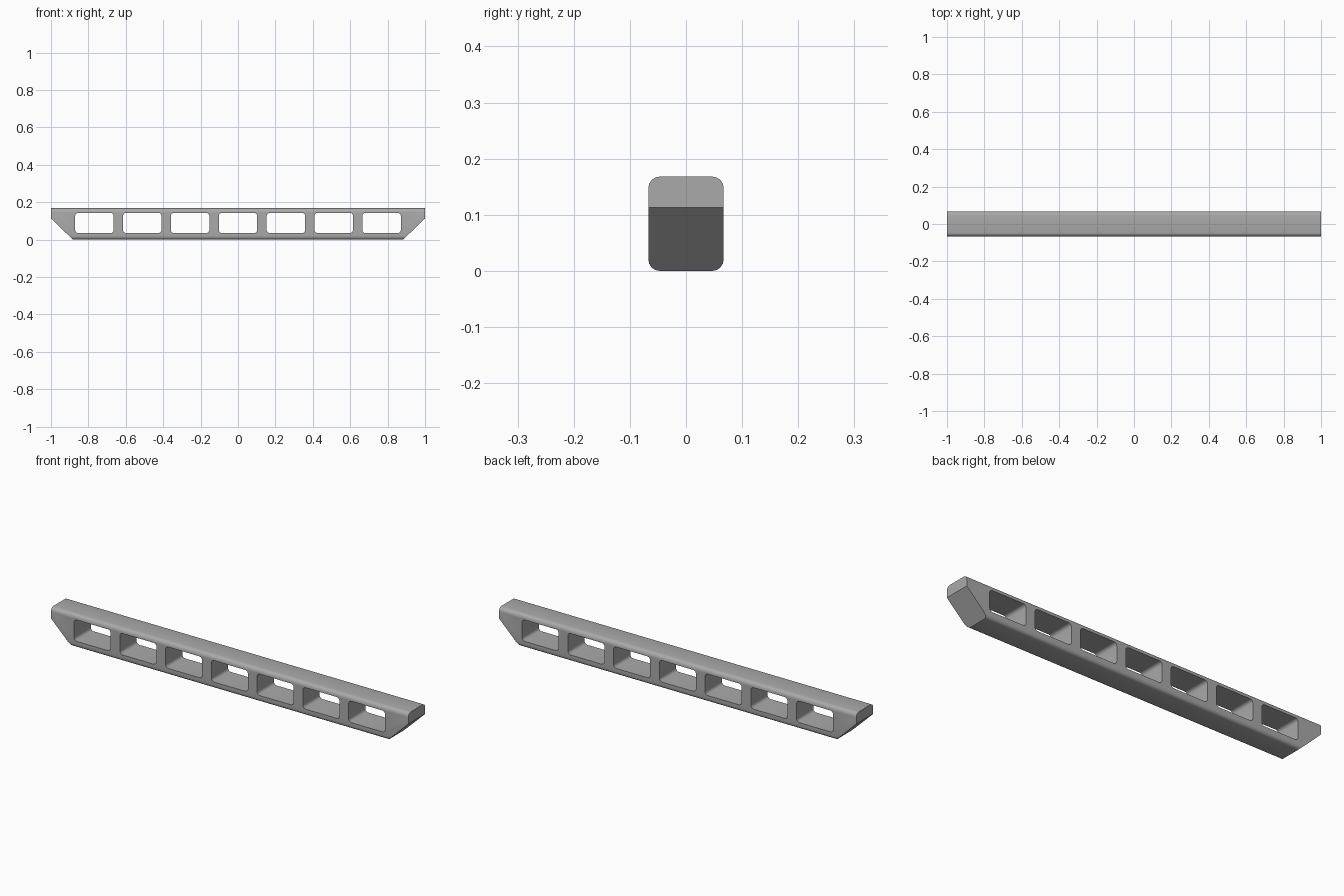
import bpy, bmesh, math
from mathutils import Vector

cube = bpy.data.objects.get("Cube")
if cube:
    bpy.data.objects.remove(cube, do_unlink=True)

WIDTH, HEIGHT = 0.134, 0.168
HOLES, PITCH = 7, 0.256

grey = bpy.data.materials.new("light_grey")
grey.use_nodes = True
grey.diffuse_color = (0.4, 0.4, 0.4, 1)
grey.node_tree.nodes["Principled BSDF"].inputs["Base Color"].default_value = (0.4, 0.4, 0.4, 1)


def rounded_rect(w, h, r, steps):
    """Outline points of a rounded rectangle centred on the origin."""
    points = []
    for i, (sx, sy) in enumerate([(1, 1), (-1, 1), (-1, -1), (1, -1)]):
        for k in range(steps + 1):
            a = math.pi / 2 * (i + k / steps)
            points.append((sx * (w / 2 - r) + r * math.cos(a),
                           sy * (h / 2 - r) + r * math.sin(a)))
    return points


def add_prism(bm, outline, travel):
    """Extrude a closed outline along a vector."""
    face = bm.faces.new([bm.verts.new(p) for p in outline])
    top = bmesh.ops.extrude_face_region(bm, geom=[face])["geom"]
    bmesh.ops.translate(bm, vec=travel, verts=[v for v in top if isinstance(v, bmesh.types.BMVert)])


def make_object(name, bm):
    bmesh.ops.recalc_face_normals(bm, faces=bm.faces)
    mesh = bpy.data.meshes.new(name)
    bm.to_mesh(mesh)
    bm.free()
    mesh.materials.append(grey)
    obj = bpy.data.objects.new(name, mesh)
    bpy.context.collection.objects.link(obj)
    return obj


# Rounded beam, with the underside of both ends cut at a slant
bm = bmesh.new()
section = rounded_rect(WIDTH, HEIGHT, 0.02, 4)
add_prism(bm, [(-1, y, z + HEIGHT / 2) for y, z in section], Vector((2, 0, 0)))
for side in (-1, 1):
    cut = bmesh.ops.bisect_plane(bm, geom=bm.verts[:] + bm.edges[:] + bm.faces[:],
                                 plane_co=(side, 0, 0.113),
                                 plane_no=(side * 0.113, 0, -0.117), clear_outer=True)
    rim = [e for e in cut["geom_cut"] if isinstance(e, bmesh.types.BMEdge)]
    bmesh.ops.contextual_create(bm, geom=rim)
beam = make_object("slotted_beam", bm)

# Row of rounded windows through the beam
bm = bmesh.new()
window = rounded_rect(0.205, 0.108, 0.016, 4)
for i in range(HOLES):
    centre = (i - (HOLES - 1) / 2) * PITCH
    add_prism(bm, [(centre + x, -0.2, z + 0.089) for x, z in window], Vector((0, 0.4, 0)))
cutter = make_object("window_cutter", bm)
cutter.hide_render = True

boolean = beam.modifiers.new("windows", "BOOLEAN")
boolean.operation = "DIFFERENCE"
boolean.solver = "EXACT"
boolean.object = cutter

bpy.ops.object.select_all(action="DESELECT")
beam.select_set(True)
bpy.context.view_layer.objects.active = beam
bpy.ops.object.modifier_apply(modifier="windows")
bpy.data.objects.remove(cutter, do_unlink=True)
bpy.ops.object.shade_smooth_by_angle(angle=math.radians(30))
